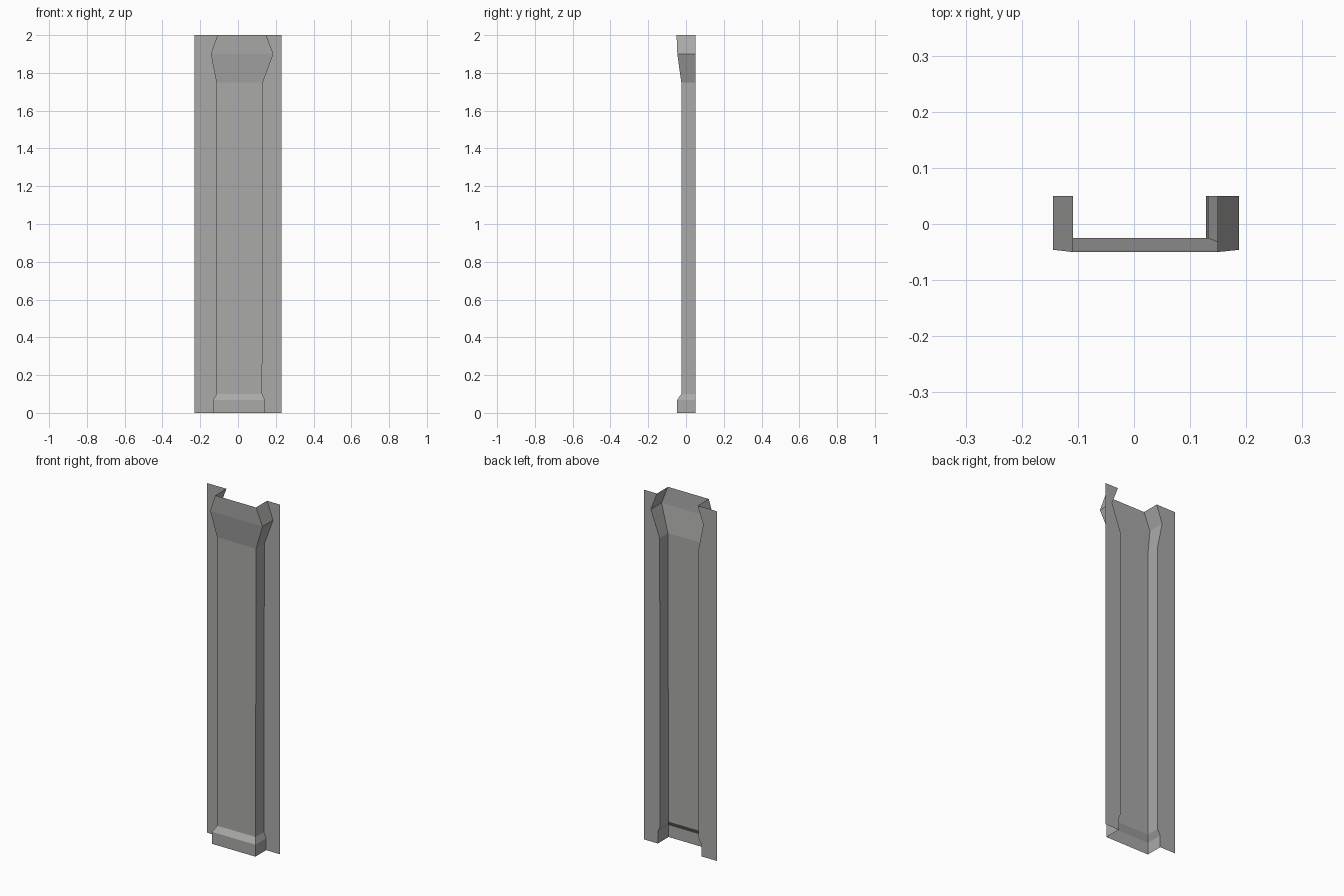
import bpy, bmesh

if "Cube" in bpy.data.objects:
    bpy.data.objects.remove(bpy.data.objects["Cube"])

# One flat grey for the whole panel
grey = bpy.data.materials.new("stone_grey")
grey.diffuse_color = (0.4, 0.4, 0.395, 1)
grey.use_nodes = True
grey.node_tree.nodes["Principled BSDF"].inputs["Base Color"].default_value = grey.diffuse_color

BACK, HALF = 0.05, 0.23

# Column outline by height: z, left x, right x, front y
levels = [
    (0.00, -0.132, 0.143, -0.047),
    (0.068, -0.132, 0.143, -0.047),
    (0.10, -0.114, 0.128, -0.025),
    (1.75, -0.114, 0.132, -0.025),
    (1.90, -0.144, 0.187, -0.046),
    (2.00, -0.109, 0.149, -0.050),
]


def loft(name, section):
    """Open sheet through one cross-section per level."""
    bm = bmesh.new()
    rows = [[bm.verts.new((x, y, lv[0])) for x, y in section(*lv[1:])] for lv in levels]
    for a, b in zip(rows, rows[1:]):
        for i in range(len(a) - 1):
            bm.faces.new((a[i], a[i + 1], b[i + 1], b[i]))
    me = bpy.data.meshes.new(name)
    bm.to_mesh(me)
    bm.free()
    me.materials.append(grey)
    ob = bpy.data.objects.new(name, me)
    bpy.context.collection.objects.link(ob)
    return ob


# Hollow pilaster: two sides and a front, open behind
loft("pilaster_shaft", lambda l, r, y: [(l, BACK), (l, y), (r, y), (r, BACK)])
# Flat wall strips beside the pilaster
loft("left_wall_strip", lambda l, r, y: [(-HALF, BACK), (l, BACK)])
loft("right_wall_strip", lambda l, r, y: [(r, BACK), (HALF, BACK)])
